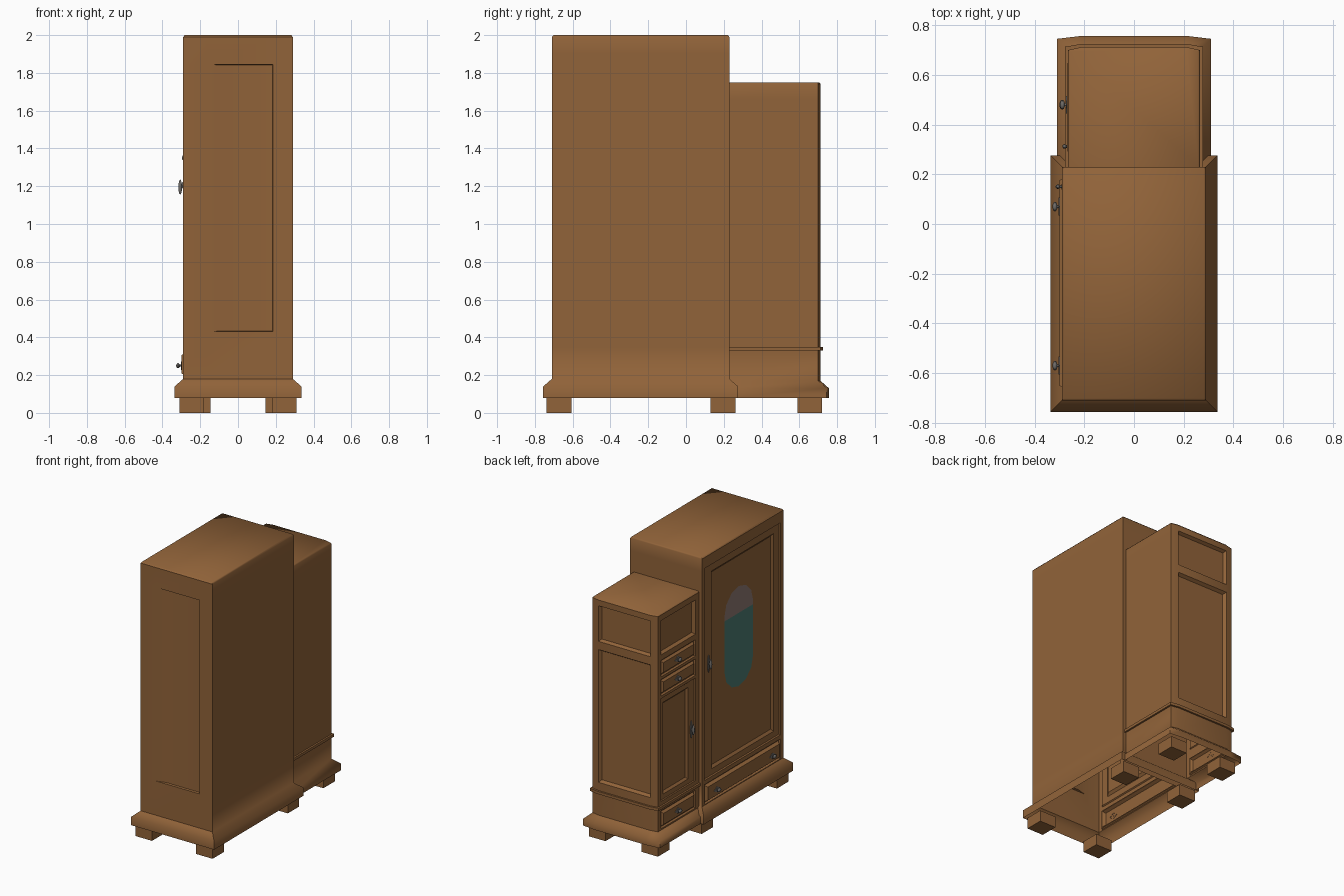
import bpy, bmesh, math
from mathutils import Vector

if "Cube" in bpy.data.objects:
    bpy.data.objects.remove(bpy.data.objects["Cube"])


def mat(name, rgb):
    m = bpy.data.materials.new(name)
    m.diffuse_color = (*rgb, 1)
    m.use_nodes = True
    m.node_tree.nodes["Principled BSDF"].inputs["Base Color"].default_value = m.diffuse_color
    return m


WOOD = mat("warm_wood", (0.283, 0.125, 0.041))
METAL = mat("grey_metal", (0.16, 0.15, 0.14))
TEAL = mat("mirror_teal", (0.073, 0.20, 0.165))
GREY = mat("mirror_grey", (0.27, 0.19, 0.165))


def finish(bm, name, material, angle=55, weld=True):
    if weld:
        bmesh.ops.remove_doubles(bm, verts=bm.verts, dist=1e-5)
    me = bpy.data.meshes.new(name)
    bm.to_mesh(me)
    bm.free()
    ob = bpy.data.objects.new(name, me)
    bpy.context.collection.objects.link(ob)
    me.materials.append(material)
    bpy.ops.object.select_all(action='DESELECT')
    ob.select_set(True)
    bpy.context.view_layer.objects.active = ob
    bpy.ops.object.shade_smooth_by_angle(angle=math.radians(angle))
    return ob


def loft(name, pts, rings, skip=(), zrange=(0, 0), cap=True):
    """Stack offset outlines; pts = (x, y, sx, sy). Sides in skip stay open inside zrange."""
    bm = bmesh.new()
    loops = [[bm.verts.new((x + sx * o, y + sy * o, z)) for x, y, sx, sy in pts]
             for z, o in rings]
    n = len(pts)
    for j in range(len(rings) - 1):
        for i in range(n):
            if i in skip and zrange[0] <= rings[j][0] and rings[j + 1][0] <= zrange[1]:
                continue
            k = (i + 1) % n
            bm.faces.new((loops[j][i], loops[j][k], loops[j + 1][k], loops[j + 1][i]))
    if cap:
        bm.faces.new(loops[-1])
    return finish(bm, name, WOOD)


def wall(name, P, rect, holes, flip):
    """Flat wall with nested recessed panels; hole = (u0, u1, v0, v1, depth, slope, subholes)."""
    bm = bmesh.new()

    def quad(corners):
        vs = [bm.verts.new(P(*c)) for c in corners]
        bm.faces.new(vs[::-1] if flip else vs)

    def area(u0, u1, v0, v1, d, hs):
        us = sorted({u0, u1, *[h[0] for h in hs], *[h[1] for h in hs]})
        vs = sorted({v0, v1, *[h[2] for h in hs], *[h[3] for h in hs]})
        for a, b in zip(us, us[1:]):
            for c, e in zip(vs, vs[1:]):
                mu, mv = (a + b) / 2, (c + e) / 2
                if not any(h[0] < mu < h[1] and h[2] < mv < h[3] for h in hs):
                    quad([(a, c, d), (b, c, d), (b, e, d), (a, e, d)])
        for a, b, c, e, dep, s, sub in hs:
            s = s if isinstance(s, tuple) else (s,) * 4
            a2, b2, c2, e2, d2 = a + s[0], b - s[1], c + s[2], e - s[3], d + dep
            A = [(a, c, d), (b, c, d), (b, e, d), (a, e, d)]
            B = [(a2, c2, d2), (b2, c2, d2), (b2, e2, d2), (a2, e2, d2)]
            for k in range(4):
                m = (k + 1) % 4
                quad([A[k], A[m], B[m], B[k]])
            area(a2, b2, c2, e2, d2, sub)

    area(*rect, 0, holes)
    return finish(bm, name, WOOD, 25)


def drawer(u0, u1, v0, v1, raise_by):
    g = 0.012
    return (u0, u1, v0, v1, 0.012, 0.006,
            [(u0 + g, u1 - g, v0 + g, v1 - g, -raise_by, 0.012, [])])


# Main wardrobe carcass, open underneath, with flared plinth
main = [(-.29, -.71, -1, -1), (.29, -.71, 1, -1), (.29, .23, 1, 1), (-.29, .23, -1, 1)]
loft("main_carcass", main,
     [(.08, .046), (.14, .046), (.18, 0), (.35, 0), (1.9, 0), (1.99, 0), (2.0, -.008)],
     skip=(0, 3), zrange=(.18, 1.99))

# Main door face with drawer, and the panelled end
wall("main_door_face", lambda u, v, d: Vector((-.29 + d, u, v)), (-.71, .23, .18, 1.99),
     [(-.675, .2, .36, 1.91, .008, .006,
       [(-.61, .11, .41, 1.855, .014, .018, [])]),
      drawer(-.675, .2, .185, .33, .022)], True)
wall("main_end_panel", lambda u, v, d: Vector((u, -.71 + d, v)), (-.29, .29, .18, 1.99),
     [(-.165, .185, .43, 1.845, .015, (.07, .003, .003, .003), [])], False)

# Side cabinet carcass with slightly bowed end
X, B = .265, .21
side = [(-X, .23, -1, 0), (X, .23, 1, 0), (X, .70, 1, 1),
        (B, .712, 0, 1), (-B, .712, 0, 1), (-X, .70, -1, 1)]
loft("side_carcass", side,
     [(.08, .045), (.13, .045), (.17, 0), (.32, 0), (1.66, 0), (1.742, 0), (1.75, -.006)],
     skip=(2, 3, 4, 5), zrange=(.17, 1.742))
loft("side_ledge", side, [(.33, 0), (.33, .013), (.35, .013), (.35, 0)], cap=False)

# Side cabinet front: niche panel, drawers, door
wall("side_door_face", lambda u, v, d: Vector((-X + d, u, v)), (.23, .70, .17, 1.742),
     [(.27, .67, 1.45, 1.70, .022, .012, []),
      drawer(.27, .67, 1.29, 1.41, .016),
      drawer(.27, .67, 1.15, 1.27, .016),
      (.27, .67, .38, 1.13, .006, .005,
       [(.345, .635, .42, 1.09, .014, .015, [])]),
      drawer(.27, .67, .18, .31, .018)], True)


# Side cabinet end panels on the bowed face
def bowed(u, v, d):
    return Vector((u, .70 + .012 * min(1, (X - abs(u)) / (X - B)) - d, v))


wall("side_end_panel", bowed, (-X, X, .17, 1.742),
     [(-B, B, 1.44, 1.70, .022, .012, []), (-B, B, .41, 1.38, .022, .014, [])], True)


# Oval mirror, split in two colours
def oval(y, z, r, a0, a1, n=6):
    return [(y + r * math.cos(a0 + (a1 - a0) * i / n),
             z + r * math.sin(a0 + (a1 - a0) * i / n)) for i in range(n + 1)]


SPLIT = 1.42
for name, outline, m in (
        ("mirror_top", oval(-.222, 1.45, .166, 0, math.pi) + [(-.388, SPLIT), (-.056, SPLIT)], GREY),
        ("mirror_bottom", oval(-.222, 1.05, .166, math.pi, 2 * math.pi) + [(-.056, SPLIT), (-.388, SPLIT)], TEAL)):
    bm = bmesh.new()
    bm.faces.new([bm.verts.new((-.271, y, z)) for y, z in reversed(outline)])
    finish(bm, name, m)


# Block feet
def box(name, cx, cy, w, z0, z1):
    bm = bmesh.new()
    bmesh.ops.create_cube(bm, size=1)
    for v in bm.verts:
        v.co = (cx + v.co.x * w, cy + v.co.y * w, (z0 + z1) / 2 + v.co.z * (z1 - z0))
    finish(bm, name, WOOD, 30)


for s, label in ((-1, "left"), (1, "right")):
    for cx, cy, part in ((.245, -.672, "main_front"), (.245, .197, "main_back"), (.212, .655, "side")):
        box(f"{part}_foot_{label}", s * cx, cy, .132, 0, .082)


# Metal fittings: diamond or long plate, a post and a rounded grip
def fitting(name, x, y, z, plate, grip):
    bm = bmesh.new()
    py, pz, sides = plate
    ring = [(y + py * math.cos(i * math.tau / sides), z + pz * math.sin(i * math.tau / sides))
            for i in range(sides)]
    back = [bm.verts.new((x, a, b)) for a, b in ring]
    front = [bm.verts.new((x - .005, a, b)) for a, b in ring]
    for i in range(sides):
        k = (i + 1) % sides
        bm.faces.new((back[i], front[i], front[k], back[k]))
    bm.faces.new(front[::-1])
    for dx, size in ((.011, (.012, .006, .006)), (.02, grip)):
        ball = bmesh.ops.create_uvsphere(bm, u_segments=10, v_segments=6, radius=1)["verts"]
        for v in ball:
            v.co = Vector((x - dx, y, z)) + Vector(c * s for c, s in zip(v.co, size))
    finish(bm, name, METAL, 40)


KNOB = ((.036, .022, 4), (.010, .020, .014))
PULL = ((.011, .065, 8), (.010, .009, .040))
fitting("main_drawer_knob_a", -.298, .07, .25, *KNOB)
fitting("main_drawer_knob_b", -.298, -.57, .25, *KNOB)
fitting("main_door_handle", -.286, .15, 1.195, *PULL)
fitting("side_drawer_knob_top", -.268, .48, 1.35, *KNOB)
fitting("side_drawer_knob_mid", -.268, .48, 1.21, *KNOB)
fitting("side_drawer_knob_low", -.270, .48, .245, *KNOB)
fitting("side_door_handle", -.259, .312, .77, *PULL)
